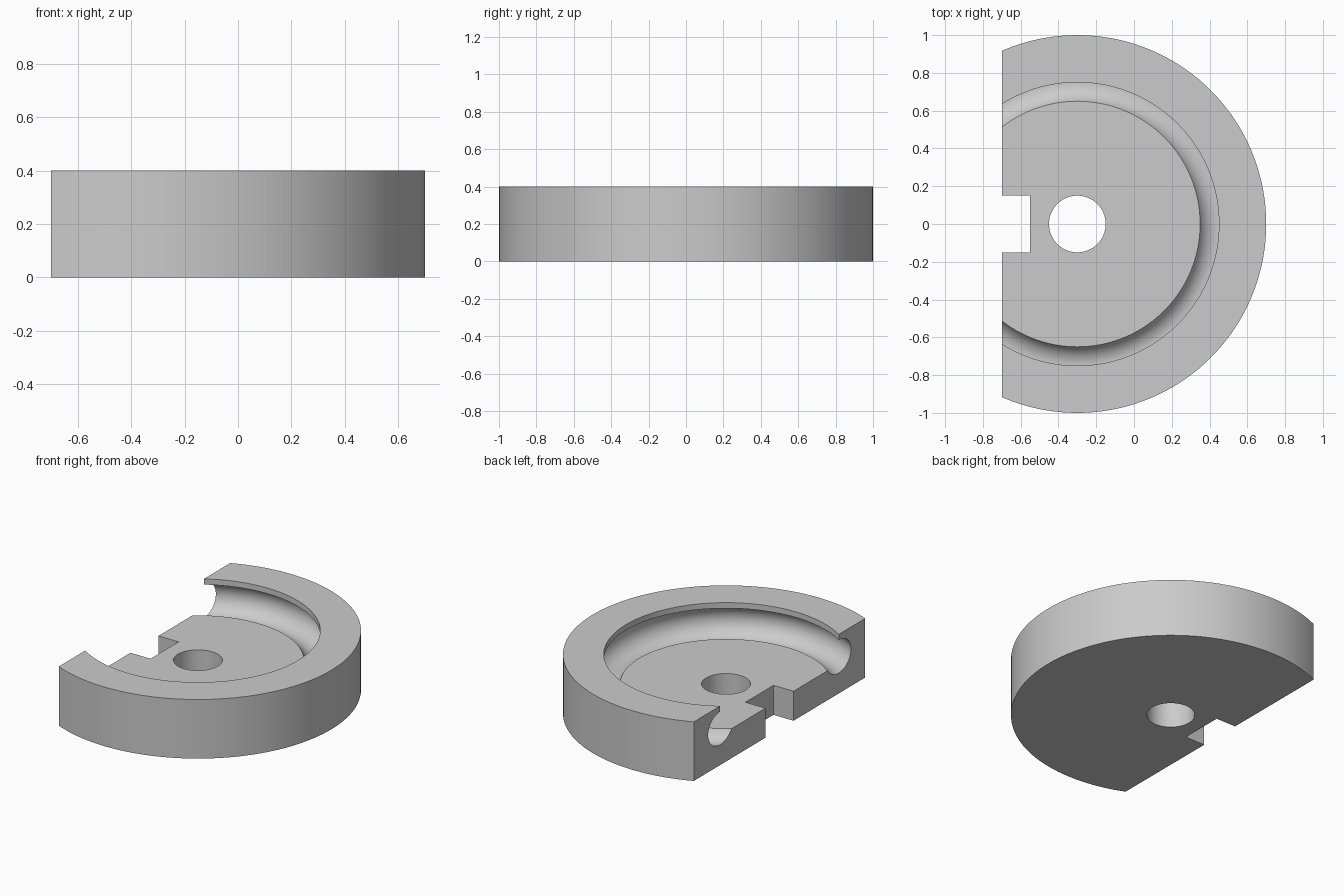
import bpy, bmesh
from math import cos, sin, pi, atan2, hypot

if "Cube" in bpy.data.objects:
    bpy.data.objects.remove(bpy.data.objects["Cube"], do_unlink=True)

AXIS_X = -0.3          # axis of the round body
SEGMENTS = 144
HEIGHT, FLOOR = 0.4, 0.2
HOLE_R, FLOOR_R, LIP_R, OUTER_R = 0.15, 0.65, 0.75, 1.0
GROOVE_Z = 0.25

grey = bpy.data.materials.new("plain grey")
grey.use_nodes = True
grey.diffuse_color = (0.6, 0.6, 0.6, 1)
grey.node_tree.nodes["Principled BSDF"].inputs["Base Color"].default_value = (0.6, 0.6, 0.6, 1)


def add_object(name, bm):
    bmesh.ops.recalc_face_normals(bm, faces=bm.faces)
    mesh = bpy.data.meshes.new(name)
    bm.to_mesh(mesh)
    bm.free()
    mesh.materials.append(grey)
    obj = bpy.data.objects.new(name, mesh)
    bpy.context.collection.objects.link(obj)
    return obj


def lathe(name, profile):
    """Closed ring made by turning a closed (radius, z) profile."""
    bm = bmesh.new()
    rings = []
    for i in range(SEGMENTS):
        a = 2 * pi * i / SEGMENTS
        rings.append([bm.verts.new((AXIS_X + r * cos(a), r * sin(a), z)) for r, z in profile])
    n = len(profile)
    for i, ring in enumerate(rings):
        following = rings[(i + 1) % SEGMENTS]
        for j in range(n):
            k = (j + 1) % n
            bm.faces.new((ring[j], following[j], following[k], ring[k]))
    return add_object(name, bm)


def cut_box(target, x0, x1, half_y):
    """Cut a full-height box out of the target."""
    bm = bmesh.new()
    bmesh.ops.create_cube(bm, size=1)
    for v in bm.verts:
        v.co.x = x0 if v.co.x < 0 else x1
        v.co.y *= 2 * half_y
        v.co.z *= 3
    cutter = add_object("cutter", bm)
    cutter.hide_render = True
    mod = target.modifiers.new("cut", 'BOOLEAN')
    mod.operation, mod.solver, mod.object = 'DIFFERENCE', 'EXACT', cutter
    bpy.ops.object.modifier_apply(modifier=mod.name)
    bpy.data.objects.remove(cutter, do_unlink=True)


# Section: bored floor, undercut ball groove, overhanging lip and rim
start = atan2(FLOOR - GROOVE_Z, FLOOR_R - LIP_R)
groove_r = hypot(FLOOR - GROOVE_Z, FLOOR_R - LIP_R)
steps = 28
groove = []
for i in range(steps + 1):
    a = start + (pi / 2 - start) * i / steps
    groove.append((LIP_R + groove_r * cos(a), GROOVE_Z + groove_r * sin(a)))
profile = [(HOLE_R, 0), (HOLE_R, FLOOR)] + groove + [(LIP_R, HEIGHT), (OUTER_R, HEIGHT), (OUTER_R, 0)]
body = lathe("grooved_disc", profile)

bpy.ops.object.select_all(action='DESELECT')
body.select_set(True)
bpy.context.view_layer.objects.active = body

# Flat side and the square notch in it
cut_box(body, -2, -0.7, 2)
cut_box(body, -1, -0.55, 0.15)

bpy.ops.object.shade_smooth_by_angle(angle=pi / 6)
